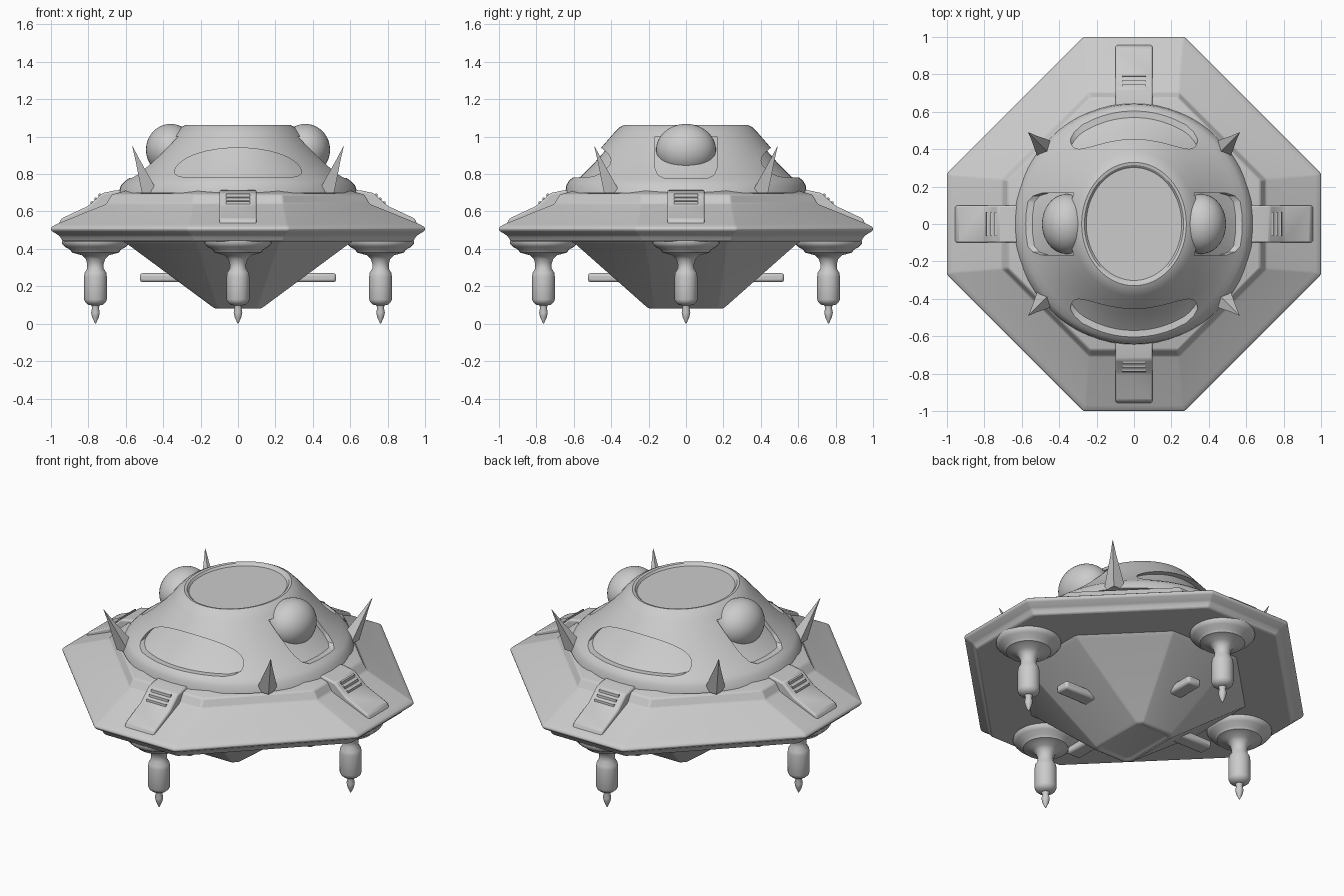
import bpy, bmesh, math
from mathutils import Matrix, Vector

if "Cube" in bpy.data.objects:
    bpy.data.objects.remove(bpy.data.objects["Cube"])


def loft(name, rings, bevel=0.0, rot=0.0, angle=30):
    """Skin a list of equal-length point rings and cap both ends."""
    bm = bmesh.new()
    vs = [[bm.verts.new(p) for p in r] for r in rings]
    n = len(rings[0])
    for a, b in zip(vs, vs[1:]):
        for i in range(n):
            j = (i + 1) % n
            bm.faces.new((a[i], a[j], b[j], b[i]))
    bm.faces.new(vs[0])
    bm.faces.new(vs[-1])
    bmesh.ops.recalc_face_normals(bm, faces=bm.faces)
    bm.transform(Matrix.Rotation(rot, 4, 'Z'))
    me = bpy.data.meshes.new(name)
    bm.to_mesh(me)
    bm.free()
    ob = bpy.data.objects.new(name, me)
    bpy.context.collection.objects.link(ob)
    if bevel:
        m = ob.modifiers.new("bevel", 'BEVEL')
        m.width, m.segments, m.limit_method = bevel, 2, 'ANGLE'
        m.angle_limit = math.radians(15)
    smooth(ob, angle)
    return ob


def activate(ob):
    bpy.ops.object.select_all(action='DESELECT')
    ob.select_set(True)
    bpy.context.view_layer.objects.active = ob


def smooth(ob, angle=30):
    activate(ob)
    bpy.ops.object.shade_smooth_by_angle(angle=math.radians(angle))


def cut(ob, cutter):
    m = ob.modifiers.new("cut", 'BOOLEAN')
    m.operation, m.object, m.solver = 'DIFFERENCE', cutter, 'EXACT'
    activate(ob)
    bpy.ops.object.modifier_apply(modifier=m.name)


def octagon(rx, ry, wx, wy, z):
    return [(rx, -wy, z), (rx, wy, z), (wx, ry, z), (-wx, ry, z),
            (-rx, wy, z), (-rx, -wy, z), (-wx, -ry, z), (wx, -ry, z)]


def ellipse(rx, ry, z, n=64, cx=0, cy=0):
    return [(cx + rx * math.cos(2 * math.pi * i / n),
             cy + ry * math.sin(2 * math.pi * i / n), z) for i in range(n)]


# Octagonal saucer deck
deck = [(.60, .22, .44), (.935, .245, .44), (.955, .25, .47), (1, .27, .498),
        (1, .27, .515), (.97, .26, .532), (.705, .24, .64), (.675, .235, .69),
        (.55, .2, .725)]
loft("saucer_deck", [octagon(r, r, w, w, z) for r, w, z in deck], bevel=.008)

# Tapered lower hull with an inset floor
loft("lower_hull", [octagon(.62, .62, .23, .23, .445), octagon(.59, .59, .22, .22, .425),
                    octagon(.13, .205, .105, .175, .085), octagon(.115, .19, .095, .165, .08),
                    octagon(.095, .17, .08, .15, .09)], bevel=.008)

# Round dome
prof = [(.60, .60, .69), (.64, .645, .70), (.625, .64, .74), (.60, .625, .765),
        (.565, .595, .79), (.485, .525, .86), (.40, .45, .945), (.335, .385, 1.02),
        (.305, .355, 1.05), (.28, .33, 1.063), (.265, .315, 1.06), (.255, .302, 1.048)]
dome = loft("dome", [ellipse(*p) for p in prof])
core = loft("dome_core_cutter", [ellipse(a - d, b - d, z) for a, b, z in prof[:10]
                                 for d in [.035]])

# Curved windows front and back, cut to a shallow depth
arch = [(.34 * math.cos(math.pi * i / 24), .805 + .135 * math.sin(math.pi * i / 24))
        for i in range(25)] + [(-.32, .79), (-.28, .782), (.28, .782), (.32, .79)]
window = loft("window_cutter", [[(x, y, z) for x, z in arch] for y in (-.9, .9)])
# Side recesses that hold the eye domes
slot = [(-.165, 1.0), (-.165, .83), (-.15, .795), (-.12, .78),
        (.12, .78), (.15, .795), (.165, .83), (.165, 1.0)]
recess = loft("recess_cutter", [[(x, y, z) for y, z in slot] for x in (-.9, .9)])
for c in (window, recess):
    cut(c, core)
    cut(dome, c)
for c in (window, recess, core):
    bpy.data.objects.remove(c)
smooth(dome)

# Bulging eye domes
for s, side in ((-1, "left"), (1, "right")):
    bpy.ops.mesh.primitive_uv_sphere_add(segments=40, ring_count=24, location=(s * .36, 0, .93))
    eye = bpy.context.object
    eye.name = side + "_eye_dome"
    eye.scale = (.132, .16, .138)
    smooth(eye, 60)

# Spikes at the four diagonals
for sx in (-1, 1):
    for sy in (-1, 1):
        out = Vector((sx * .7, sy * .7, 0))
        side = Vector((-sy * .7, sx * .7, 0))
        rings = []
        for t, r in ((0, .062), (.35, .04), (.7, .017), (1, .001)):
            c = Vector((sx * (.47 + .095 * t), sy * (.395 + .095 * t), .70 + .25 * t))
            rings.append([c + out * r, c + side * r, c - out * r, c - side * r])
        loft("spike", rings)

# Parts repeated on the four sides: leg, deck vent box, hull peg
leg = [(.18, .445), (.18, .43), (.165, .412), (.135, .395), (.125, .38), (.07, .365),
       (.052, .345), (.044, .32), (.044, .295), (.058, .272), (.061, .25), (.061, .13),
       (.055, .115), (.04, .102), (.022, .098), (.018, .085), (.023, .06), (.018, .035),
       (.002, 0)]
box = [(.62, .62), (.62, .715), (.66, .712), (.725, .698), (.75, .675), (.80, .63),
       (.945, .562), (.96, .53), (.80, .57)]
for k, side in enumerate(("right", "back", "left", "front")):
    a = k * math.pi / 2
    loft(side + "_leg", [ellipse(r, r, z, 32, .762) for r, z in leg], rot=a, angle=40)
    loft(side + "_vent_box", [[(x, y, z) for x, z in box] for y in (-.1, .1)],
         bevel=.01, rot=a)
    # vent slats
    for i in range(3):
        x, z = .735 + .022 * i, .69 - .021 * i
        q = [(x, z - .02), (x, z + .007), (x + .01, z + .004), (x + .012, z - .02)]
        loft(side + "_vent_slat", [[(u, y, w) for u, w in q] for y in (-.065, .065)], rot=a)
    # flat peg sticking out of the hull
    loft(side + "_peg", [[(x, -.045, .222), (x, .045, .222), (x, .045, .27), (x, -.045, .27)]
                         for x in (.25, .525)], bevel=.014, rot=a)
